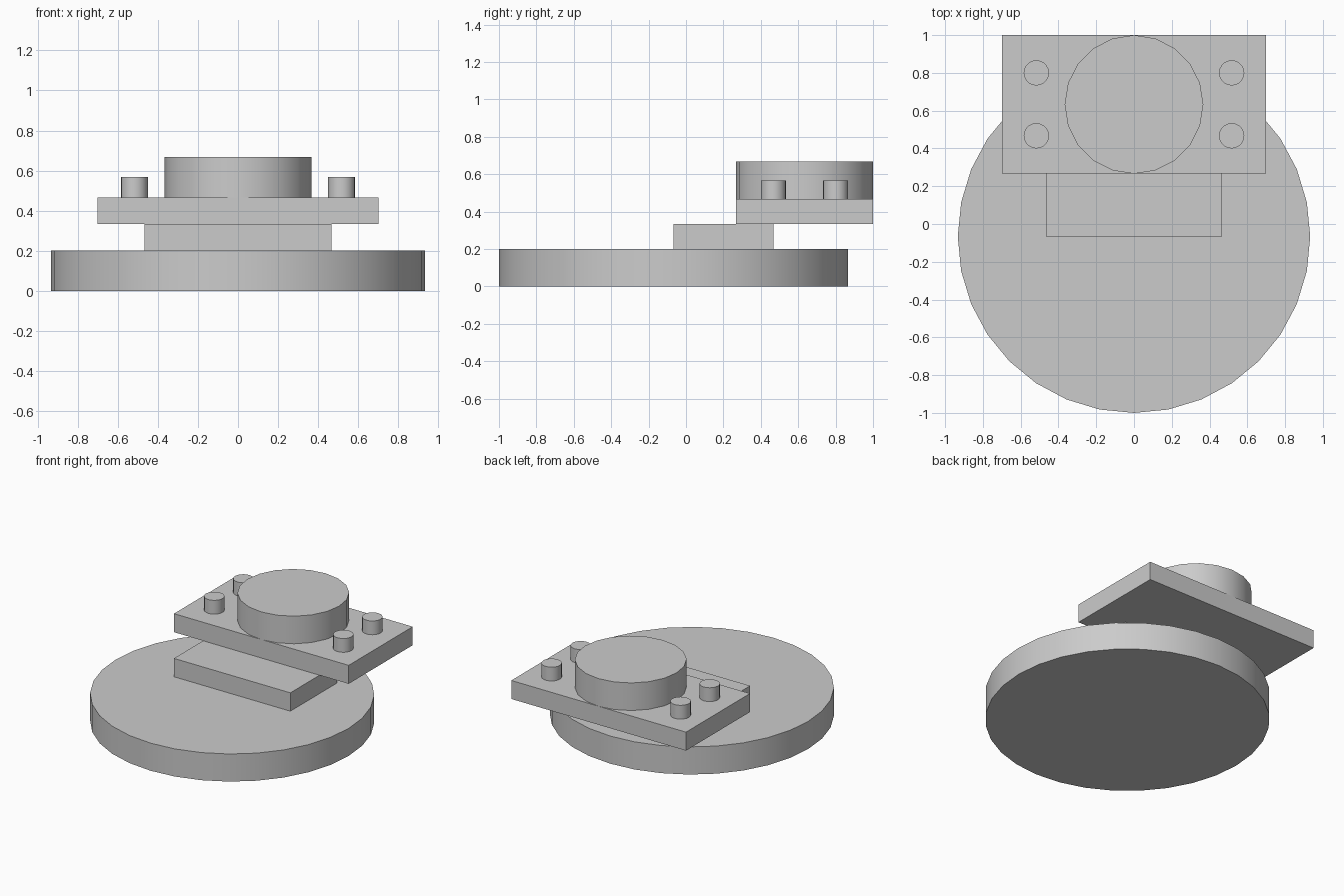
import bpy
import math

cube = bpy.data.objects.get("Cube")
if cube:
    bpy.data.objects.remove(cube, do_unlink=True)

# Single grey material
GREY = (0.6, 0.6, 0.6, 1)
grey = bpy.data.materials.new("plain grey")
grey.use_nodes = True
grey.diffuse_color = GREY
grey.node_tree.nodes["Principled BSDF"].inputs["Base Color"].default_value = GREY


def box(name, width, y0, y1, z0, z1):
    bpy.ops.mesh.primitive_cube_add(size=1, location=(0, (y0 + y1) / 2, (z0 + z1) / 2))
    ob = bpy.context.object
    ob.name = name
    ob.scale = (width, y1 - y0, z1 - z0)
    bpy.ops.object.transform_apply(location=False, rotation=False, scale=True)
    ob.data.materials.append(grey)


def cylinder(name, sides, radius, x, y, z0, z1):
    bpy.ops.mesh.primitive_cylinder_add(vertices=sides, radius=radius, depth=z1 - z0,
                                        location=(x, y, (z0 + z1) / 2))
    ob = bpy.context.object
    ob.name = name
    ob.data.materials.append(grey)
    bpy.ops.object.shade_smooth_by_angle(angle=math.radians(30))


# Round base, riser block, overhanging plate and drum
BASE, RISER, PLATE = 0.2, 0.333, 0.467
cylinder("round_base", 32, 0.933, 0, -0.067, 0, BASE)
box("riser_block", 0.933, -0.067, 0.467, BASE, RISER)
box("top_plate", 1.4, 0.267, 1, RISER, PLATE)
cylinder("drum", 20, 0.367, 0, 0.633, PLATE, 0.667)

# Four pins at the plate corners
for side, x in (("right", -0.517), ("left", 0.517)):
    for place, y in (("front", 0.467), ("back", 0.8)):
        cylinder(f"pin_{place}_{side}", 20, 0.067, x, y, PLATE, 0.567)
